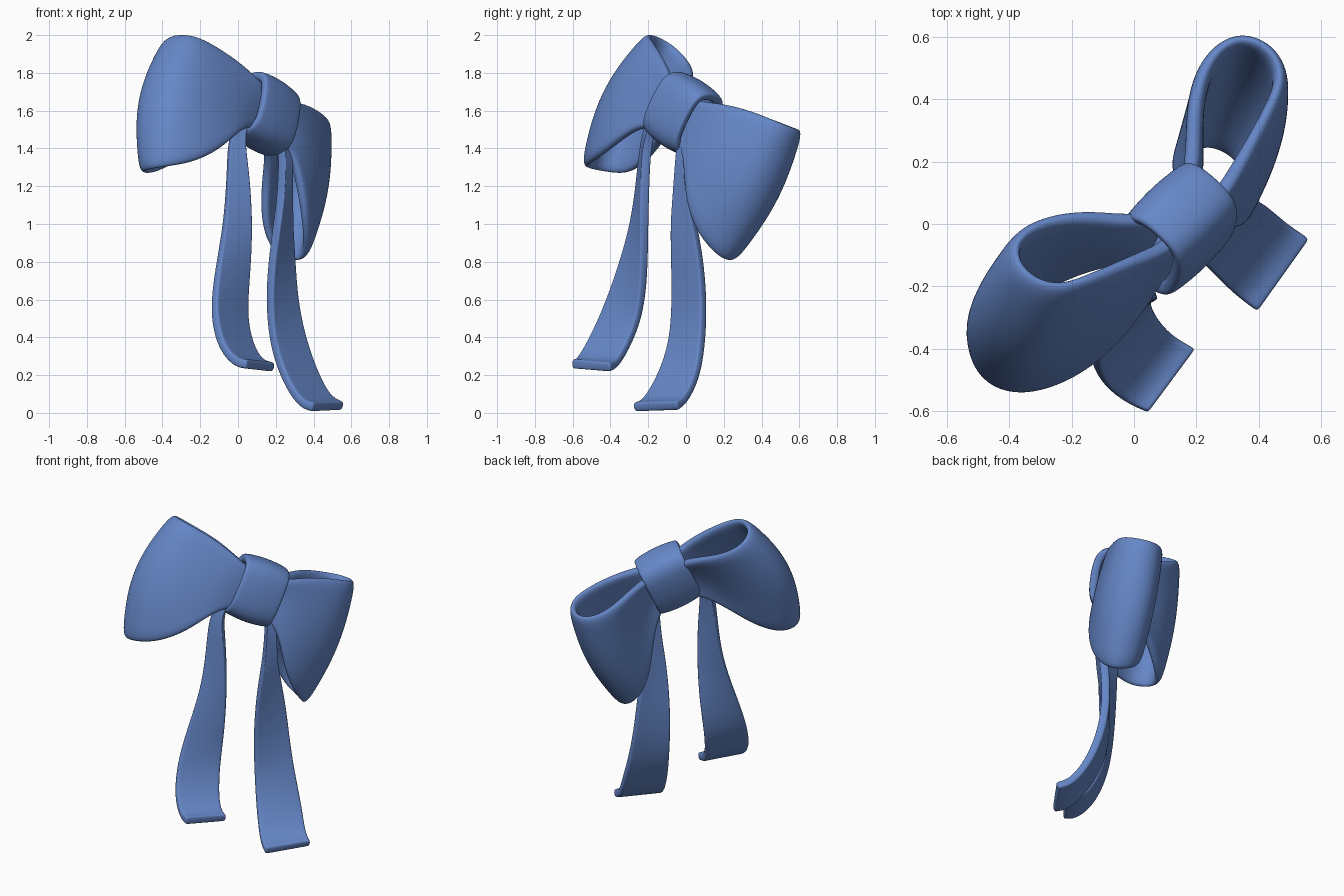
import bpy, bmesh, math
from mathutils import Vector

if "Cube" in bpy.data.objects:
    bpy.data.objects.remove(bpy.data.objects["Cube"])

blue = bpy.data.materials.new("ribbon_blue")
blue.diffuse_color = (0.13, 0.24, 0.57, 1)
blue.use_nodes = True
blue.node_tree.nodes["Principled BSDF"].inputs["Base Color"].default_value = blue.diffuse_color

# Tilted bow frame: A along the bow, U up the ribbon width, N towards its front
C = Vector((0.14, -0.01, 1.58))
A = Vector((0.66, 0.625, -0.417)).normalized()
U = Vector((0.15, 0.42, 0.9))
U = (U - A * U.dot(A)).normalized()
N = A.cross(U)


def local(a, u, n):
    return C + A * a + U * u + N * n


def sheet(name, rows, thickness, closed=False):
    """Grid of points -> thick, smooth ribbon."""
    bm = bmesh.new()
    grid = [[bm.verts.new(p) for p in r] for r in rows]
    count = len(grid) if closed else len(grid) - 1
    for i in range(count):
        r, q = grid[i], grid[(i + 1) % len(grid)]
        for j in range(len(r) - 1):
            bm.faces.new((r[j], r[j + 1], q[j + 1], q[j]))
    bmesh.ops.recalc_face_normals(bm, faces=bm.faces)
    me = bpy.data.meshes.new(name)
    bm.to_mesh(me)
    bm.free()
    me.materials.append(blue)
    ob = bpy.data.objects.new(name, me)
    bpy.context.collection.objects.link(ob)
    so = ob.modifiers.new("thick", 'SOLIDIFY')
    so.thickness = thickness
    so.offset = 0
    sub = ob.modifiers.new("smooth", 'SUBSURF')
    sub.levels = sub.render_levels = 3
    me.polygons.foreach_set("use_smooth", [True] * len(me.polygons))
    return ob


# Loop plan: distance from knot, depth, top, bottom, forward bulge, lean
LOOP = [(.04, .04, .11, -.13, 0, 0), (.14, .045, .13, -.15, 0, 0),
        (.22, .045, .165, -.21, .005, .02), (.33, .025, .20, -.38, .02, .03),
        (.45, -.02, .225, -.50, .03, .02), (.55, -.08, .235, -.555, .02, 0),
        (.59, -.18, .235, -.57, -.01, 0), (.55, -.275, .225, -.55, -.025, 0),
        (.45, -.295, .205, -.51, -.025, 0), (.34, -.255, .19, -.40, 0, 0),
        (.24, -.185, .17, -.24, .035, 0), (.14, -.09, .13, -.16, .03, 0),
        (.04, -.04, .11, -.13, 0, 0)]
for side, name in ((-1, "left_loop"), (1, "right_loop")):
    rows = []
    for a, n, top, bot, bulge, lean in LOOP:
        row = []
        for j in range(7):
            t = j / 6
            mid = math.sin(math.pi * t)
            depth = n + lean * (2 * t - 1) + bulge * mid
            if side > 0 and n < -.08:
                depth += .03 * t  # lower back of the right loop sits closer
            swell = (.085 if side < 0 else .05) * mid * min(1, max(0, (a - .3) / .25))
            row.append(local(side * (a + swell), top + (bot - top) * t, depth))
        rows.append(row)
    sheet(name, rows, 0.055)

# Knot: a rounded band wrapped around the middle
rows = []
for i in range(16):
    w = 2 * math.pi * i / 16
    c, s = math.cos(w), math.sin(w)
    n = math.copysign(abs(c) ** .65, c) * .117
    u = math.copysign(abs(s) ** .65, s) * .175
    rows.append([local(a - .006, u * k, n * k + .003) for a, k in
                 ((-.14, .9), (-.115, .96), (-.06, 1), (0, 1.02), (.06, 1), (.115, .96), (.14, .9))])
sheet("knot", rows, 0.05, closed=True)

# Tails: matching points of the two ribbon edges, from knot to tip
TAILS = {
    "left_tail": [((.03, -.18, 1.58), (.07, -.13, 1.58)), ((-.05, -.215, 1.47), (.025, -.20, 1.47)),
                  ((-.055, -.235, 1.3), (.055, -.215, 1.3)), ((-.07, -.27, 1.0), (.075, -.22, 1.0)),
                  ((-.125, -.37, .7), (.055, -.215, .72)), ((-.135, -.45, .5), (.035, -.24, .5)),
                  ((-.09, -.53, .34), (.075, -.31, .34)), ((-.015, -.58, .265), (.125, -.36, .26)),
                  ((.045, -.605, .26), (.195, -.40, .24))],
    "right_tail": [((.22, -.03, 1.5), (.25, .03, 1.5)), ((.235, -.045, 1.35), (.275, 0, 1.35)),
                   ((.225, -.06, 1.15), (.275, .01, 1.15)), ((.205, -.075, 1.0), (.275, .05, 1.0)),
                   ((.175, -.07, .8), (.29, .085, .8)), ((.16, -.065, .6), (.305, .1, .6)),
                   ((.175, -.075, .38), (.345, .095, .4)), ((.235, -.14, .19), (.415, .07, .2)),
                   ((.32, -.225, .05), (.485, .005, .07)), ((.395, -.28, .03), (.56, -.045, .035))],
}
for name, edges in TAILS.items():
    rows = [[Vector(p).lerp(Vector(q), t) for t in (0, .08, .35, .65, .92, 1)] for p, q in edges]
    # extra row close to the tip keeps the cut end square
    rows.insert(-1, [p.lerp(q, .8) for p, q in zip(rows[-2], rows[-1])])
    sheet(name, rows, 0.05)
